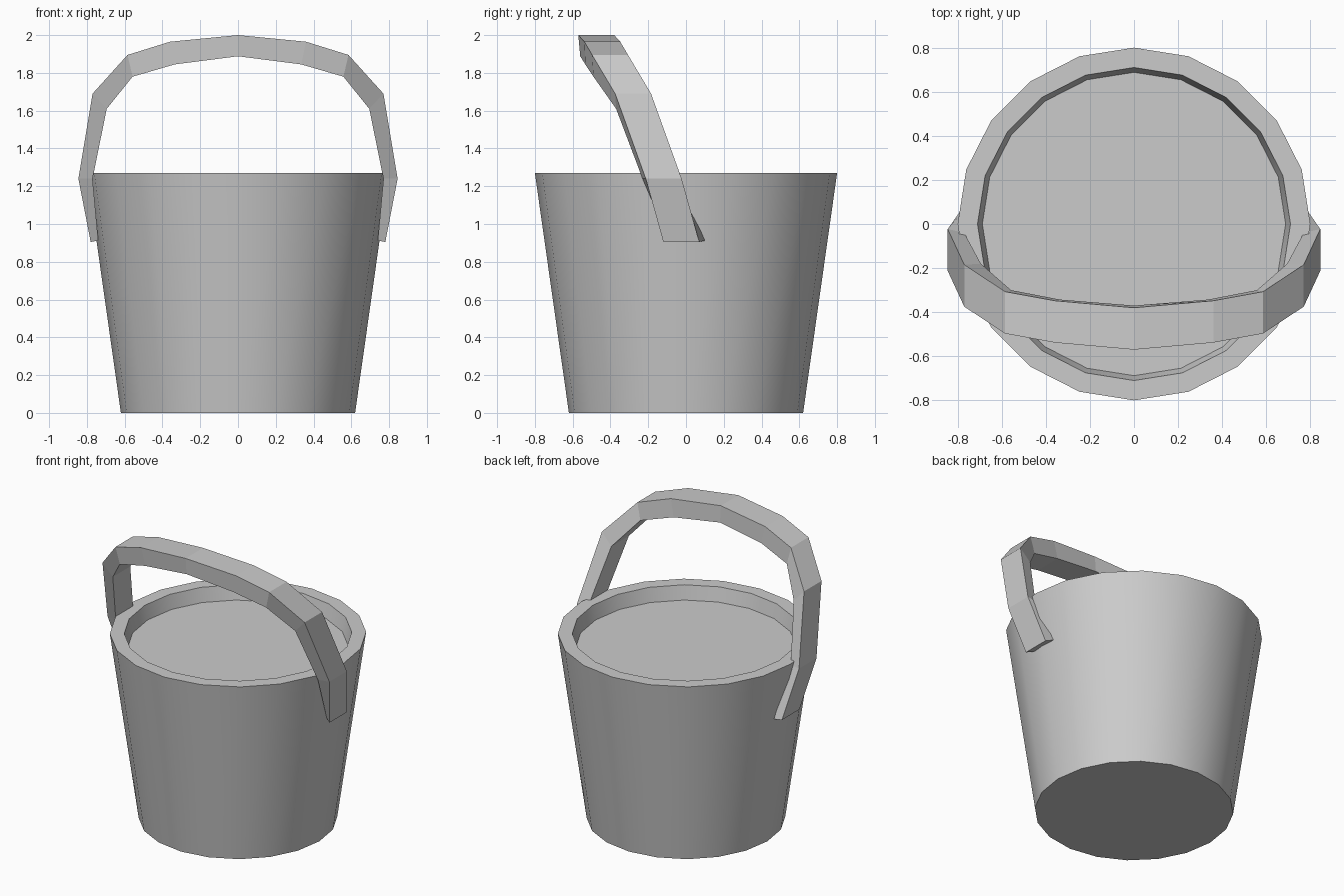
import bpy, bmesh, math

if "Cube" in bpy.data.objects:
    bpy.data.objects.remove(bpy.data.objects["Cube"])


def finish(name, bm):
    bmesh.ops.recalc_face_normals(bm, faces=bm.faces)
    mesh = bpy.data.meshes.new(name)
    bm.to_mesh(mesh)
    bm.free()
    ob = bpy.data.objects.new(name, mesh)
    bpy.context.collection.objects.link(ob)
    return ob


def bridge(bm, a, b):
    n = len(a)
    for i in range(n):
        bm.faces.new((a[i], a[(i + 1) % n], b[(i + 1) % n], b[i]))


# Bucket: 20-sided lathe of (radius, z), closed by the base and the fill surface
SIDES = 20
profile = [(0.62, 0.0), (0.80, 1.27), (0.71, 1.27), (0.688, 1.175)]
bm = bmesh.new()
rings = []
for r, z in profile:
    rings.append([bm.verts.new((r * math.cos(2 * math.pi * i / SIDES),
                                r * math.sin(2 * math.pi * i / SIDES), z))
                  for i in range(SIDES)])
for a, b in zip(rings, rings[1:]):
    bridge(bm, a, b)
bm.faces.new(rings[0])
bm.faces.new(rings[-1])
bucket = finish("bucket", bm)
bpy.context.view_layer.objects.active = bucket
bucket.select_set(True)
bpy.ops.object.shade_smooth_by_angle(angle=math.radians(30))

# Handle: strap stations from the lower end to the crown,
# outer (x, front y, z) and inner (x, front y, z)
WIDTH = 0.19
half = [
    ((0.78, -0.12, 0.905), (0.74, -0.09, 0.912)),
    ((0.845, -0.213, 1.24), (0.77, -0.23, 1.24)),
    ((0.77, -0.375, 1.69), (0.695, -0.37, 1.61)),
    ((0.585, -0.497, 1.895), (0.558, -0.49, 1.78)),
    ((0.36, -0.538, 1.965), (0.335, -0.533, 1.845)),
    ((0.0, -0.57, 2.0), (0.0, -0.56, 1.888)),
]
mirrored = [tuple((-x, y, z) for x, y, z in s) for s in half[-2::-1]]
bm = bmesh.new()
sections = []
for (ox, oy, oz), (ix, iy, iz) in half + mirrored:
    sections.append([bm.verts.new(p) for p in (
        (ox, oy, oz), (ox, oy + WIDTH, oz),
        (ix, iy + WIDTH, iz), (ix, iy, iz))])
for a, b in zip(sections, sections[1:]):
    bridge(bm, a, b)
bm.faces.new(sections[0])
bm.faces.new(sections[-1])
finish("handle", bm)
